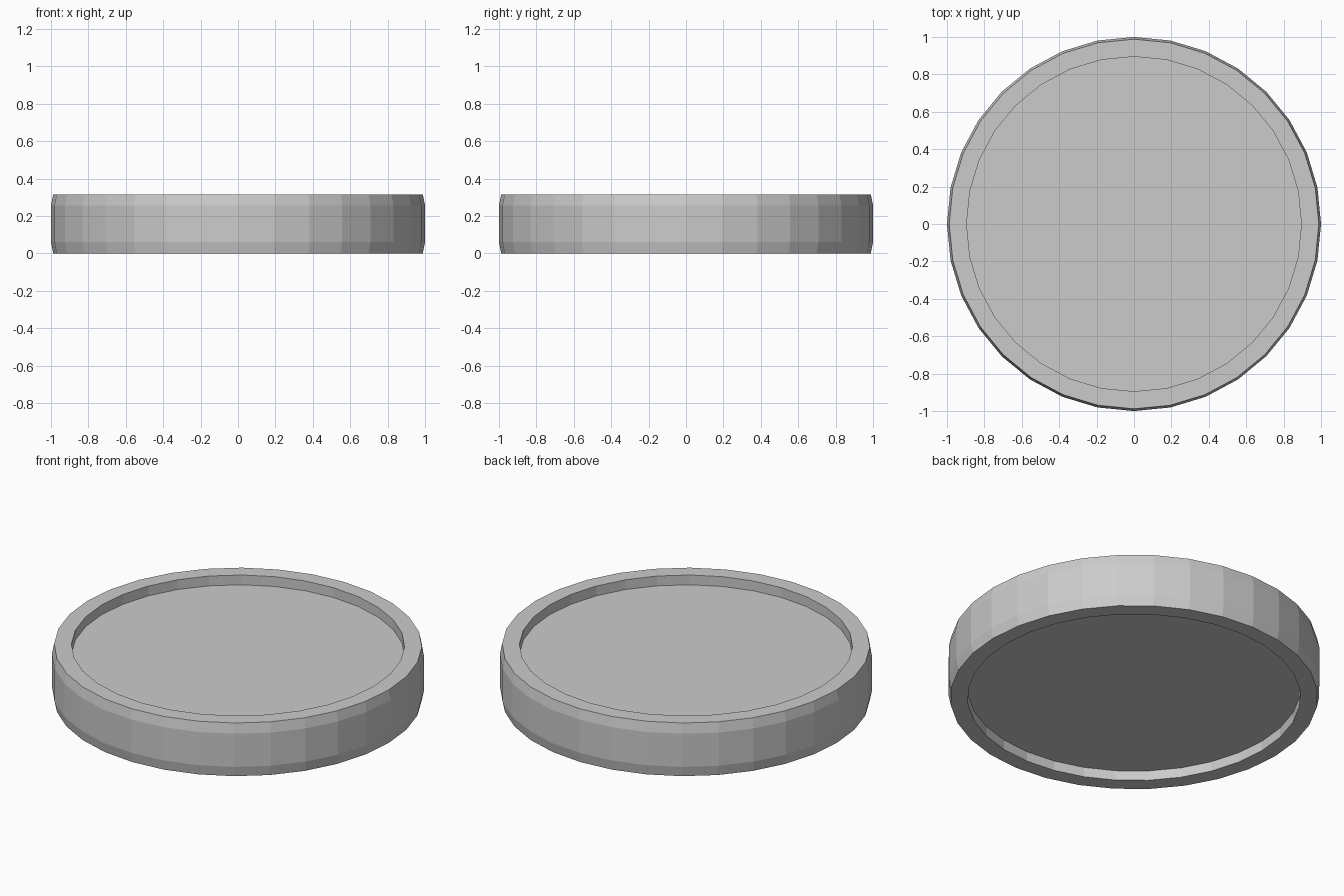
import bpy, bmesh
from math import sin, cos, tau

if "Cube" in bpy.data.objects:
    bpy.data.objects.remove(bpy.data.objects["Cube"])

SIDES = 32
# (radius, z) from the lower recess floor, round the outside, to the upper floor
PROFILE = [(0.895, 0.058), (0.895, 0.0), (0.988, 0.0), (1.0, 0.06),
           (1.0, 0.257), (0.988, 0.315), (0.895, 0.315), (0.895, 0.257)]

bm = bmesh.new()
rings = [[bm.verts.new((r * cos(tau * i / SIDES), r * sin(tau * i / SIDES), z))
          for i in range(SIDES)] for r, z in PROFILE]

# Rim walls and bands
for a, b in zip(rings, rings[1:]):
    for i in range(SIDES):
        j = (i + 1) % SIDES
        bm.faces.new((a[i], a[j], b[j], b[i]))

# Recessed floors, below and above
bm.faces.new(rings[0][::-1])
bm.faces.new(rings[-1])
bmesh.ops.recalc_face_normals(bm, faces=bm.faces)

mesh = bpy.data.meshes.new("rimmed_disc")
bm.to_mesh(mesh)
bm.free()
bpy.context.collection.objects.link(bpy.data.objects.new("rimmed_disc", mesh))
